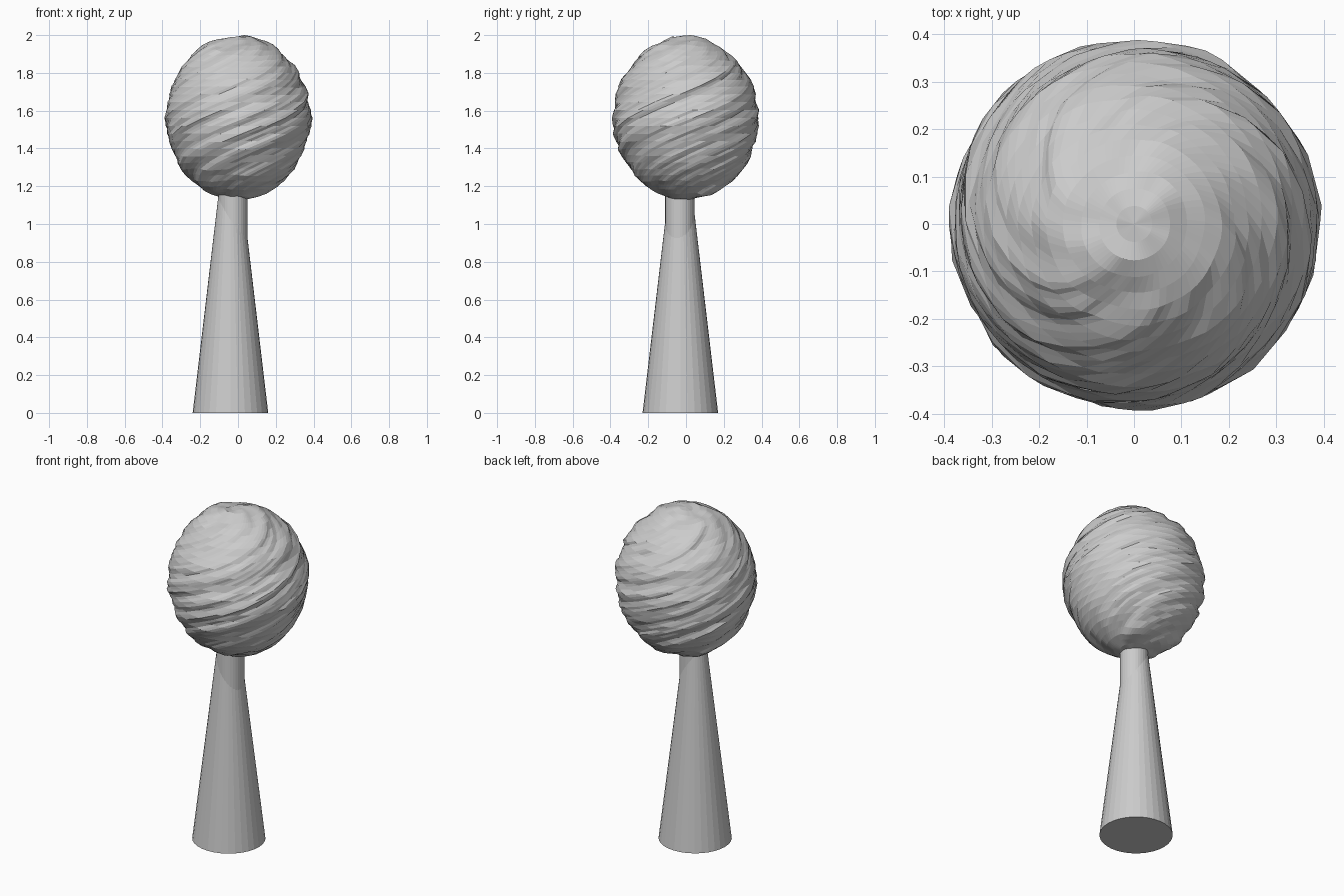
import bpy, bmesh, math
from mathutils import Vector, Matrix, noise

cube = bpy.data.objects.get("Cube")
if cube:
    bpy.data.objects.remove(cube)

grey = bpy.data.materials.new("plain grey")
grey.use_nodes = True
colour = (0.6, 0.6, 0.6, 1)
grey.diffuse_color = colour
grey.node_tree.nodes["Principled BSDF"].inputs["Base Color"].default_value = colour


def finish(name, bm):
    mesh = bpy.data.meshes.new(name)
    bm.to_mesh(mesh)
    bm.free()
    mesh.materials.append(grey)
    obj = bpy.data.objects.new(name, mesh)
    bpy.context.collection.objects.link(obj)
    return obj


def cone(name, x, y, low, high, r_low, r_high):
    bm = bmesh.new()
    bmesh.ops.create_cone(bm, cap_ends=True, segments=32, radius1=r_low, radius2=r_high,
                          depth=high - low,
                          matrix=Matrix.Translation((x, y, (low + high) / 2)))
    return finish(name, bm)


# Tapered handle and the straight neck that rises out of it
cone("handle", -0.04, -0.03, 0, 1.2, 0.2, 0.058)
cone("neck", -0.027, -0.033, 0.7, 1.25, 0.077, 0.077)

# Lumpy ball, twisted about its upright axis so the lumps become slanting ridges
RADIUS, HALF_HEIGHT, CENTRE, TWIST = 0.383, 0.435, 1.565, 6.3
bm = bmesh.new()
bmesh.ops.create_uvsphere(bm, u_segments=64, v_segments=32, radius=1)
for v in bm.verts:
    n = v.co.normalized()
    lump = 0.04 * noise.noise(n * 2.6 + Vector((3, 7, 1))) + 0.025 * noise.noise(n * 6)
    p = n * (1 + lump)
    p = Matrix.Rotation(TWIST * HALF_HEIGHT * p.z, 3, "Z") @ p
    v.co = (p.x * RADIUS, p.y * RADIUS, p.z)
top = max(v.co.z for v in bm.verts)
bottom = min(v.co.z for v in bm.verts)
for v in bm.verts:
    t = (v.co.z - bottom) / (top - bottom)
    v.co.z = CENTRE + HALF_HEIGHT * (2 * t - 1)
finish("ball", bm)
